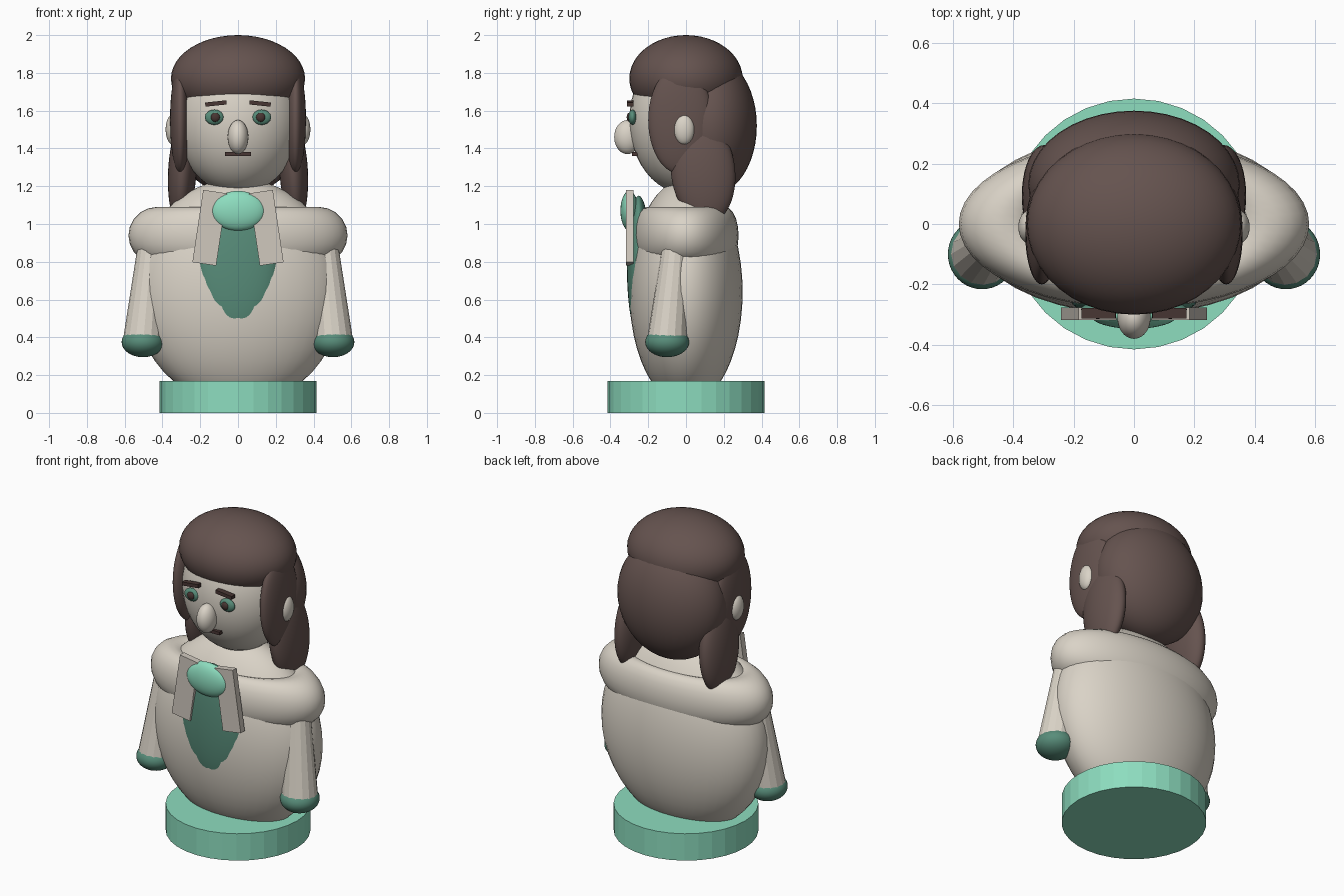
import bpy, math
from mathutils import Vector

if "Cube" in bpy.data.objects:
    bpy.data.objects.remove(bpy.data.objects["Cube"])


def material(name, srgb):
    m = bpy.data.materials.new(name)
    lin = [((c / 255 + 0.055) / 1.055) ** 2.4 for c in srgb]
    m.diffuse_color = (*lin, 1)
    m.use_nodes = True
    m.node_tree.nodes["Principled BSDF"].inputs["Base Color"].default_value = m.diffuse_color
    return m


CREAM = material("cream", (218, 211, 199))
LINEN = material("linen", (208, 200, 190))
BROWN = material("hair brown", (101, 83, 79))
DARK = material("dark brown", (72, 54, 51))
MINT = material("mint green", (141, 221, 191))
TEAL = material("deep green", (88, 141, 122))


def finish(name, mat, smooth=True):
    ob = bpy.context.object
    ob.name = name
    ob.data.materials.append(mat)
    bpy.ops.object.transform_apply(location=False, rotation=False, scale=True)
    if smooth:
        bpy.ops.object.shade_smooth()
    return ob


def ball(name, mat, loc, radii, rot=(0, 0, 0)):
    bpy.ops.mesh.primitive_uv_sphere_add(segments=40, ring_count=24, location=loc, rotation=rot)
    bpy.context.object.scale = radii
    return finish(name, mat)


def box(name, mat, loc, size, rot=(0, 0, 0)):
    bpy.ops.mesh.primitive_cube_add(size=1, location=loc, rotation=rot)
    bpy.context.object.scale = size
    return finish(name, mat, False)


# Pedestal
bpy.ops.mesh.primitive_cylinder_add(vertices=32, radius=0.415, depth=0.17, location=(0, 0, 0.085))
finish("pedestal", MINT, False)

# Torso with a rounded shoulder roll
ball("torso", CREAM, (0, 0, 0.64), (0.555, 0.3, 0.6))
bpy.ops.mesh.primitive_torus_add(major_segments=48, minor_segments=20, major_radius=0.43,
                                 minor_radius=0.15, location=(0, 0, 0.94))
bpy.context.object.scale = (1, 0.48, 1)
finish("shoulder_roll", CREAM)

# Head, nose and mouth
ball("head", CREAM, (0, 0, 1.55), (0.33, 0.3, 0.39))
ball("nose", CREAM, (0, -0.31, 1.46), (0.055, 0.07, 0.09))
box("mouth", DARK, (0, -0.272, 1.37), (0.14, 0.03, 0.02))

# Hair cap and back volume
ball("hair_cap", BROWN, (0, 0, 1.77), (0.355, 0.3, 0.23))
ball("hair_back", BROWN, (0, 0.13, 1.52), (0.35, 0.245, 0.37))

# Neckwear
ball("cravat", TEAL, (0, -0.25, 0.78), (0.21, 0.063, 0.37))
ball("brooch", MINT, (0, -0.3, 1.07), (0.145, 0.047, 0.105))

# Paired parts
for s, side in ((-1, "left"), (1, "right")):
    ball(f"ear_{side}", CREAM, (s * 0.345, -0.01, 1.5), (0.038, 0.055, 0.08))
    ball(f"eye_{side}", TEAL, (s * 0.125, -0.283, 1.565), (0.05, 0.022, 0.04))
    ball(f"pupil_{side}", DARK, (s * 0.12, -0.3, 1.565), (0.024, 0.014, 0.024))
    box(f"eyebrow_{side}", DARK, (s * 0.117, -0.295, 1.638), (0.113, 0.035, 0.022),
        (0, s * math.radians(6), 0))
    ball(f"side_lock_{side}", BROWN, (s * 0.305, -0.03, 1.55), (0.055, 0.17, 0.285))
    ball(f"hanging_lock_{side}", BROWN, (s * 0.295, 0.09, 1.28), (0.075, 0.17, 0.28),
         (math.radians(6), -s * math.radians(3), 0))
    box(f"collar_tab_{side}", LINEN, (s * 0.15, -0.297, 0.98), (0.127, 0.04, 0.387),
        (0, -s * math.radians(8.5), 0))
    # Tapered sleeve running from the shoulder to the hand
    top, low = Vector((s * 0.455, -0.05, 0.92)), Vector((s * 0.503, -0.1, 0.38))
    axis = top - low
    bpy.ops.mesh.primitive_cone_add(vertices=16, radius1=0.106, radius2=0.07, depth=axis.length,
                                    location=(top + low) / 2,
                                    rotation=axis.to_track_quat('Z', 'Y').to_euler())
    finish(f"sleeve_{side}", CREAM, False)
    ball(f"hand_{side}", TEAL, (s * 0.503, -0.1, 0.375), (0.113, 0.116, 0.08))
